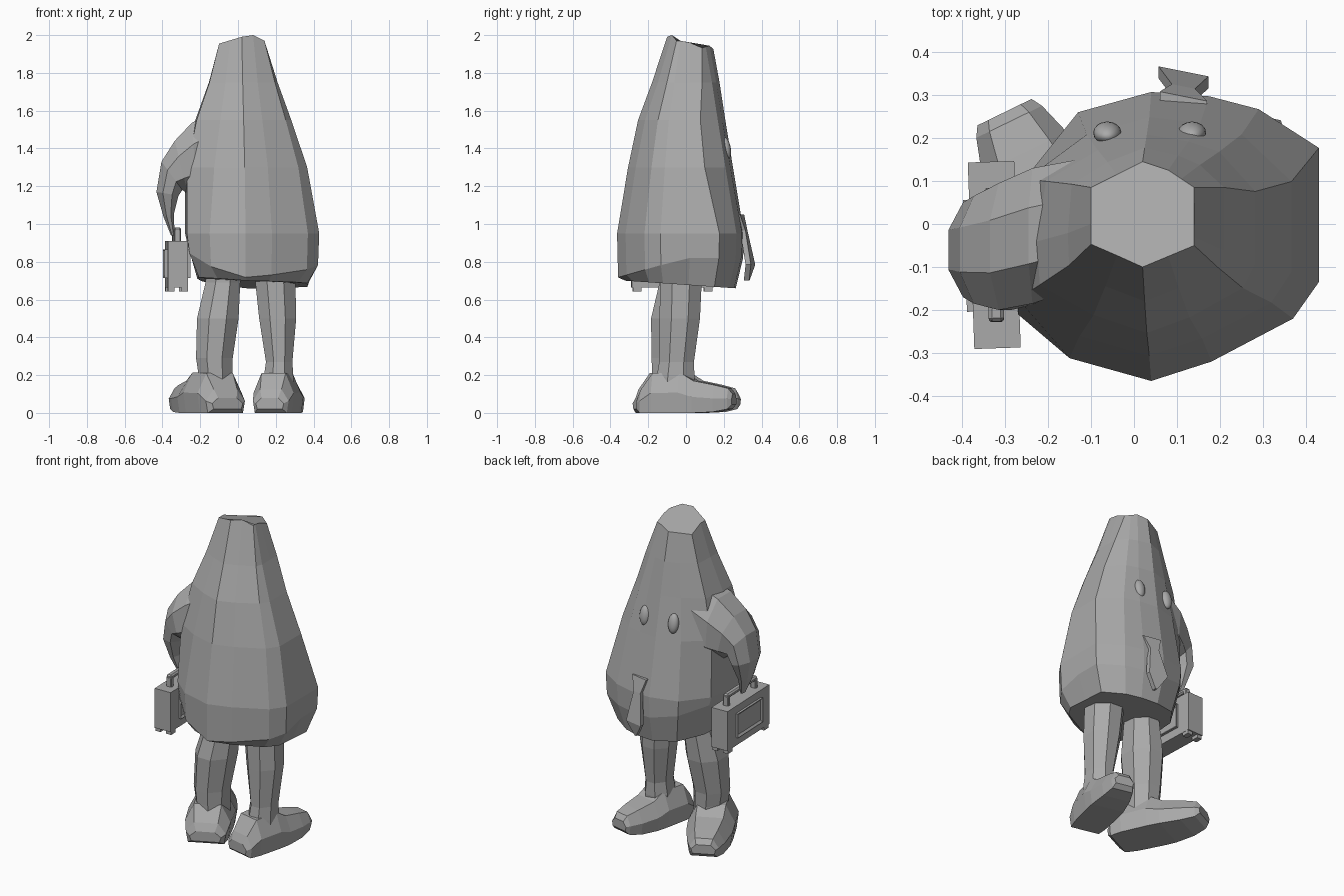
import bpy, bmesh, math
from mathutils import Vector, Matrix

cube = bpy.data.objects.get("Cube")
if cube:
    bpy.data.objects.remove(cube, do_unlink=True)

grey = bpy.data.materials.new("plain grey")
grey.use_nodes = True
grey.diffuse_color = (0.4, 0.4, 0.4, 1)
grey.node_tree.nodes["Principled BSDF"].inputs["Base Color"].default_value = (0.4, 0.4, 0.4, 1)


def finish(name, bm):
    bmesh.ops.recalc_face_normals(bm, faces=bm.faces)
    mesh = bpy.data.meshes.new(name)
    bm.to_mesh(mesh)
    bm.free()
    mesh.materials.append(grey)
    obj = bpy.data.objects.new(name, mesh)
    bpy.context.collection.objects.link(obj)
    return obj


def loft(name, rings):
    """Skin a list of equal-length point rings and cap both ends."""
    bm = bmesh.new()
    loops = [[bm.verts.new(p) for p in ring] for ring in rings]
    n = len(loops[0])
    for a, b in zip(loops, loops[1:]):
        for i in range(n):
            j = (i + 1) % n
            bm.faces.new((a[i], a[j], b[j], b[i]))
    bm.faces.new(loops[0])
    bm.faces.new(loops[-1])
    return finish(name, bm)


def octagon(centre, u, v):
    """Eight-sided section spanned by the half axes u and v."""
    k = 1 / math.cos(math.pi / 8)
    return [Vector(centre) + k * (Vector(u) * math.cos(a) + Vector(v) * math.sin(a))
            for a in (math.pi / 8 + i * math.pi / 4 for i in range(8))]


# Body: crown outline blends down to the wide belly outline
crown = [(.02, -.10), (.08, -.075), (.14, -.05), (.14, -.03), (.14, .02), (.14, .085), (.11, .105),
         (.08, .125), (.02, .145), (-.04, .115), (-.10, .085), (-.10, 0), (-.10, -.047), (-.04, -.073)]
belly = [(.04, -.365), (.18, -.32), (.37, -.22), (.43, -.135), (.43, .02), (.43, .177), (.29, .267),
         (.175, .297), (.04, .307), (-.13, .26), (-.25, .11), (-.28, -.07), (-.27, -.21), (-.15, -.312)]
rings = [[(x, y, 2 - .45 * max(0, y) - .3 * max(0, .05 - x) - .5 * max(0, x - .08)) for x, y in crown]]
# height, then blends for the left side, the arm side, the back, the face and the left front corner
for z, left, right, back, face, corner in ((1.75, .24, .3, .3, .2, 0), (1.55, .49, .7, .58, .39, -.1),
                                           (1.3, .78, 1, .78, .64, .15), (.95, 1, 1, 1, 1, 1)):
    ring = []
    for (cx, cy), (bx, by) in zip(crown, belly):
        tx = right if bx < -.2 else left
        ty = face if by > .2 else corner if bx > .4 and by > .1 else back
        ring.append((cx + (bx - cx) * tx, cy + (by - cy) * ty, z))
    rings.append(ring)
# Lower edge, higher on the arm side, and the sloping underside
rings.append([(x * (.985 if x > 0 else .95), y * .985, .82 + .28 * min(y, 0) + .35 * max(0, -x - .03))
              for x, y in belly])
rings.append([(.08 + (x - .08) * .82, -.03 + (y + .03) * .87, .678 - .06 * y + .1 * max(0, -x)) for x, y in belly])
loft("body", rings)

# Arm tapering to a point: outer x, z, inner x, z, y range
arm = [(-.13, 1.6, -.13, 1.2, -.15, .15), (-.245, 1.535, -.215, 1.15, -.185, .13),
       (-.335, 1.44, -.265, 1.16, -.2, .095),
       (-.405, 1.33, -.295, 1.18, -.185, .065), (-.432, 1.17, -.315, 1.15, -.17, .05),
       (-.395, 1.04, -.34, 1.05, -.13, -.005), (-.355, .94, -.335, .94, -.09, -.05)]
rings = []
for ox, oz, ix, iz, y0, y1 in arm:
    rings.append(octagon(((ox + ix) / 2, (y0 + y1) / 2, (oz + iz) / 2),
                         ((ox - ix) / 2, 0, (oz - iz) / 2), (0, (y1 - y0) / 2, 0)))
loft("right_arm", rings)

# Legs: centre x, y, height, half width, half depth
legs = {
    "right_leg": [(-.075, -.025, .78, .09, .11), (-.08, -.03, .69, .092, .11), (-.107, -.057, .5, .11, .128),
                  (-.125, -.075, .29, .097, .107), (-.12, -.075, .21, .09, .105), (-.12, -.075, .12, .09, .105)],
    "left_leg": [(.195, -.025, .78, .11, .11), (.198, -.027, .69, .106, .11), (.21, -.033, .5, .098, .107),
                 (.218, -.05, .27, .07, .092), (.215, -.055, .19, .078, .1), (.215, -.06, .12, .08, .1)],
}
for name, sections in legs.items():
    loft(name, [octagon((x, y, z), (hx, 0, 0), (0, hy, 0)) for x, y, z, hx, hy in sections])

# Feet: distance along foot, half width, top height, sole height
foot = [(-.215, .09, .08, .02), (-.19, .115, .125, 0), (-.12, .13, .21, 0), (.04, .135, .215, 0),
        (.12, .132, .17, 0), (.24, .11, .148, .005), (.32, .085, .13, .02), (.345, .07, .10, .045)]
for name, x, y, turn, width, length in (("right_foot", -.15, -.05, 26, 1.0, 1.0),
                                        ("left_foot", .213, -.055, -13, .84, .92)):
    place = Matrix.Translation((x, y, 0)) @ Matrix.Rotation(math.radians(turn), 4, 'Z')
    rings = []
    for s, half, top, low in foot:
        w = half * width
        mid = low + (top - low) * .5
        profile = [(-w * .9, low), (w * .9, low), (w, mid), (w * .6, top), (-w * .6, top), (-w, mid)]
        rings.append([place @ Vector((px, s * length, pz)) for px, pz in profile])
    loft(name, rings)

# Eyes
for name, x in (("right_eye", -.062), ("left_eye", .135)):
    bm = bmesh.new()
    bmesh.ops.create_uvsphere(bm, u_segments=16, v_segments=10, radius=1)
    bm.transform(Matrix.Translation((x, .212, 1.4)) @ Matrix.Rotation(math.radians(9), 4, 'X')
                 @ Matrix.Diagonal((.033, .025, .06, 1)))
    for f in bm.faces:
        f.smooth = True
    finish(name, bm)

# Necktie: half width, height, y of its front face
rings = []
for w, z, y in ((.055, 1.05, .297), (.027, .965, .32), (.058, .785, .355), (.006, .70, .335)):
    rings.append([(.115 + u, y + d - .2 * u, z) for u, d in ((-w, 0), (w, 0), (w, -.028), (-w, -.028))])
loft("necktie", rings)

# Briefcase, built around its own centre and turned slightly
case_place = Matrix.Translation((-.325, -.072, 0)) @ Matrix.Rotation(math.radians(2), 4, 'Z')


def case_box(name, centre, size, bevel=0.0, recess=0):
    bm = bmesh.new()
    bmesh.ops.create_cube(bm, size=1)
    bm.transform(Matrix.Translation(centre) @ Matrix.Diagonal((*size, 1)))
    if bevel:
        bmesh.ops.bevel(bm, geom=list(bm.edges), offset=bevel, segments=1, affect='EDGES')
    if recess:
        bm.normal_update()
        outer = [f for f in bm.faces if f.normal.x * recess > .9]
        bmesh.ops.inset_region(bm, faces=outer, thickness=.018, depth=0)
        bmesh.ops.translate(bm, verts=list(outer[0].verts), vec=(-recess * .01, 0, 0))
    bm.transform(case_place)
    return finish(name, bm)


case_box("briefcase", (0, 0, .787), (.108, .434, .246))
for side, label in ((-1, "outer"), (1, "inner")):
    case_box(label + "_case_frame", (side * .055, 0, .79), (.026, .26, .15), 0, side)
    for end in (-1, 1):
        case_box("case_foot", (side * .036, end * .188, .655), (.034, .045, .024))
case_box("handle_grip", (0, 0, .968), (.036, .31, .028), .008)
for end in (-1, 1):
    case_box("handle_post", (0, end * .143, .935), (.036, .026, .07), .005)
